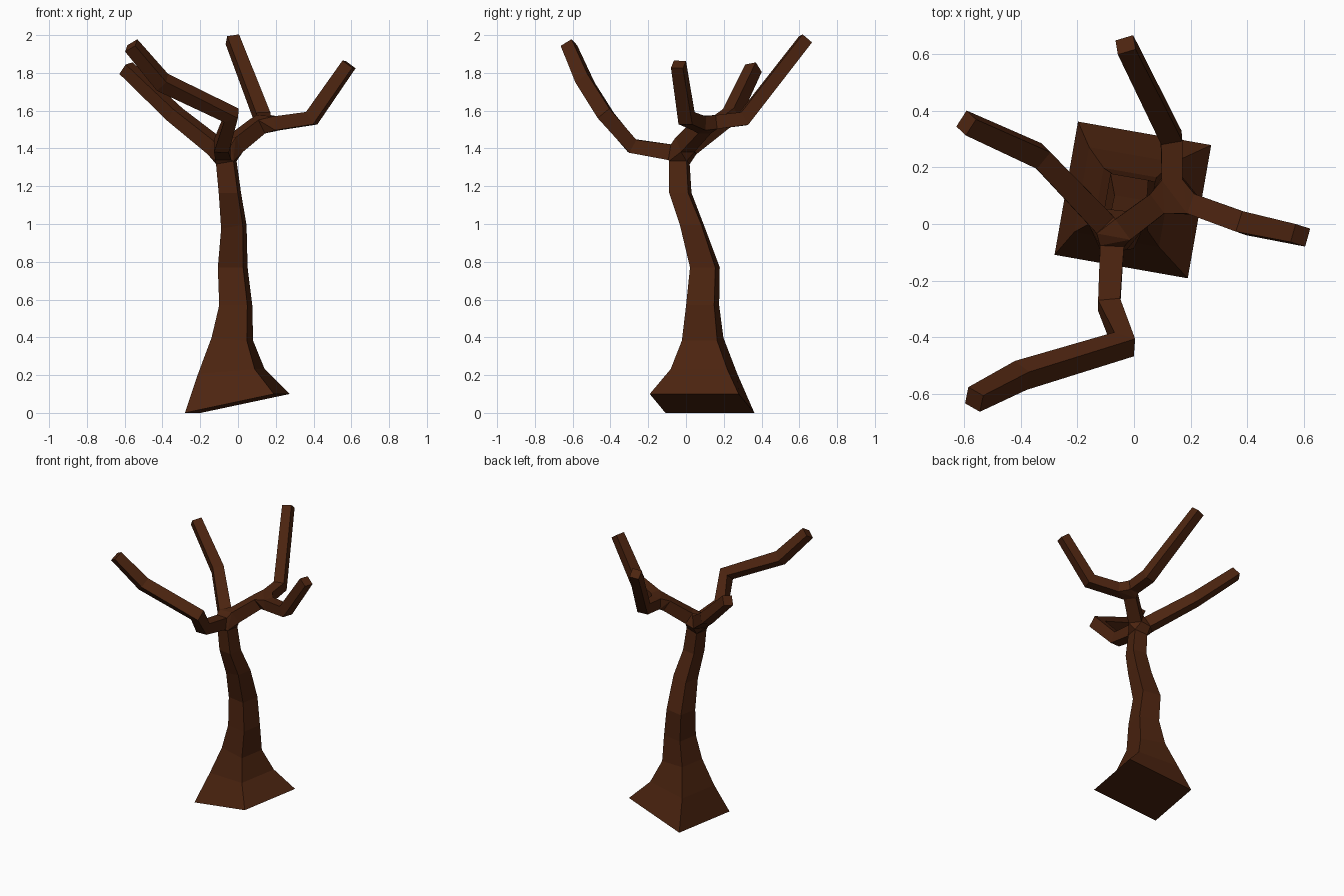
import bpy, bmesh, math
from mathutils import Vector

if "Cube" in bpy.data.objects:
    bpy.data.objects.remove(bpy.data.objects["Cube"])

bark = bpy.data.materials.new("brown bark")
bark.diffuse_color = (0.072, 0.0175, 0.005, 1)
bark.use_nodes = True
bark.node_tree.nodes["Principled BSDF"].inputs["Base Color"].default_value = bark.diffuse_color


def finish(name, bm):
    bmesh.ops.recalc_face_normals(bm, faces=bm.faces)
    me = bpy.data.meshes.new(name)
    bm.to_mesh(me)
    bm.free()
    me.materials.append(bark)
    bpy.context.collection.objects.link(bpy.data.objects.new(name, me))


def loft(name, rings):
    """Skin a list of four-cornered rings, capped at both ends."""
    bm = bmesh.new()
    vs = [[bm.verts.new(p) for p in r] for r in rings]
    for a, b in zip(vs, vs[1:]):
        for i in range(4):
            j = (i + 1) % 4
            bm.faces.new((a[i], a[j], b[j], b[i]))
    bm.faces.new(vs[0][::-1])
    bm.faces.new(vs[-1])
    finish(name, bm)
    return rings


def branch(name, path, up=(0, 0, 1)):
    """Square limb along (x, y, z, half width) points, twist-free frames."""
    pts = [Vector(p[:3]) for p in path]
    segs = [(b - a).normalized() for a, b in zip(pts, pts[1:])]
    tans = [segs[0]] + [(a + b).normalized() for a, b in zip(segs, segs[1:])] + [segs[-1]]
    side = tans[0].cross(Vector(up)).normalized()
    rings = []
    for k, (p, t) in enumerate(zip(pts, tans)):
        if k:
            side = tans[k - 1].rotation_difference(t) @ side
        top = side.cross(t)
        h = path[k][3]
        rings.append([p + side * h * a + top * h * b
                      for a, b in ((-1, -1), (1, -1), (1, 1), (-1, 1))])
    return loft(name, rings)


def fork(name, rings):
    """Convex knot joining the limb ends that meet at a fork."""
    bm = bmesh.new()
    for r in rings:
        for p in r:
            bm.verts.new(p)
    out = bmesh.ops.convex_hull(bm, input=bm.verts)
    loose = {g for g in out["geom_interior"] if isinstance(g, bmesh.types.BMVert)}
    bmesh.ops.delete(bm, geom=list(loose), context='VERTS')
    finish(name, bm)


# trunk: x, y, z, half width, tilt of the ring
yaw = math.radians(-10)
u = Vector((math.cos(yaw), math.sin(yaw), 0))
v = Vector((-math.sin(yaw), math.cos(yaw), 0))
sections = [(-0.004, 0.085, 0.05, 0.239, 0.05), (-0.035, 0.095, 0.22, 0.152, 0.012),
            (-0.03, 0.088, 0.39, 0.095, -0.008), (-0.012, 0.088, 0.57, 0.0755, 0),
            (-0.028, 0.1, 0.77, 0.068, 0), (-0.022, 0.035, 0.985, 0.058, 0.01),
            (-0.043, -0.03, 1.165, 0.051, 0), (-0.062, -0.035, 1.325, 0.047, 0.008)]
trunk = loft("trunk", [[Vector((x, y, z + a * tilt)) + u * h * a + v * h * b
                        for a, b in ((-1, -1), (1, -1), (1, 1), (-1, 1))]
                       for x, y, z, h, tilt in sections])

# limbs leaving the lower fork
front = branch("front_branch", [(-0.078, -0.085, 1.38, 0.042), (-0.088, -0.285, 1.413, 0.039),
                                (-0.035, -0.425, 1.575, 0.04), (-0.40, -0.535, 1.75, 0.039),
                                (-0.565, -0.62, 1.945, 0.034)])
left = branch("left_branch", [(-0.115, 0.01, 1.405, 0.042), (-0.335, 0.24, 1.58, 0.038),
                              (-0.593, 0.357, 1.825, 0.034)])
link = branch("fork_link", [(-0.02, -0.005, 1.42, 0.045), (0.10, 0.085, 1.515, 0.042)])

# limbs leaving the upper fork
right = branch("right_branch", [(0.205, 0.07, 1.533, 0.037), (0.39, 0.003, 1.56, 0.038),
                                (0.588, -0.04, 1.845, 0.033)])
back = branch("back_branch", [(0.135, 0.16, 1.54, 0.037), (0.132, 0.305, 1.557, 0.038),
                              (-0.03, 0.633, 1.978, 0.033)])

fork("lower_fork", [trunk[-1], front[0], left[0], link[0]])
fork("upper_fork", [link[-1], right[0], back[0]])
